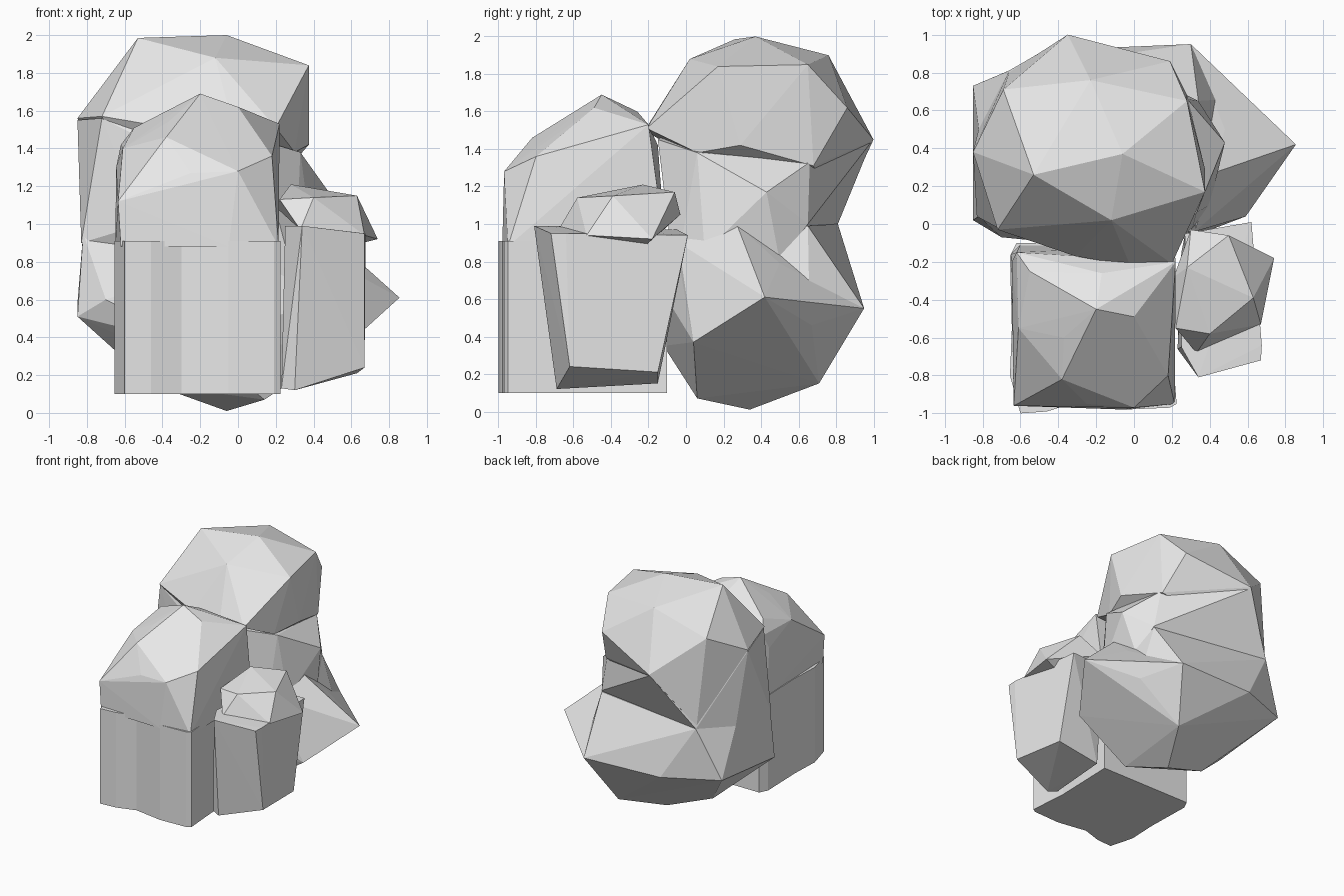
import bpy, bmesh

stone = bpy.data.materials.new("grey_stone")
stone.diffuse_color = (0.8, 0.8, 0.8, 1)


def finish(name, bm):
    """Turn a bmesh into a flat-shaded stone object."""
    bmesh.ops.recalc_face_normals(bm, faces=bm.faces)
    me = bpy.data.meshes.new(name)
    bm.to_mesh(me)
    bm.free()
    me.materials.append(stone)
    bpy.context.collection.objects.link(bpy.data.objects.new(name, me))


def rock(name, pts):
    """Faceted rock: convex hull around a few corner points."""
    bm = bmesh.new()
    for p in pts:
        bm.verts.new(p)
    bmesh.ops.convex_hull(bm, input=bm.verts)
    loose = [v for v in bm.verts if not v.link_faces]
    bmesh.ops.delete(bm, geom=loose, context='VERTS')
    finish(name, bm)


def prism(name, outline, z0, z1):
    """Vertical column with a flat top and bottom."""
    bm = bmesh.new()
    f = bm.faces.new([bm.verts.new((x, y, z0)) for x, y in outline])
    ext = bmesh.ops.extrude_face_region(bm, geom=[f], use_keep_orig=True)
    for v in ext["geom"]:
        if isinstance(v, bmesh.types.BMVert):
            v.co.z = z1
    finish(name, bm)


# rear stack, top boulder
rock("upper_boulder", [
    (-.06, .37, 2.0), (-.53, .26, 1.985), (-.12, .02, 1.88), (.375, .17, 1.84),
    (.28, .65, 1.85), (-.23, .76, 1.9), (-.69, .71, 1.74), (.19, .86, 1.62),
    (-.35, 1.0, 1.45), (.2, -.21, 1.51), (-.02, -.22, 1.5), (-.31, -.17, 1.5),
    (-.72, -.03, 1.57), (-.85, .38, 1.56), (.375, .29, 1.42), (.28, .68, 1.31),
    (.3, .06, 1.38), (-.6, .1, 1.3), (-.66, .8, 1.02)])

# rear stack, waist
rock("middle_boulder", [
    (-.85, .38, 1.55), (-.72, -.02, 1.56), (-.83, .04, .9), (-.82, .5, .95),
    (-.66, .81, 1.0), (-.35, .99, 1.44), (.28, .66, 1.33), (.48, .43, 1.17),
    (.33, .06, 1.38), (.3, -.06, .7), (.4, .1, .85), (.42, .28, 1.0),
    (.34, .65, 1.0), (.4, .5, .8), (-.5, -.07, 1.0), (.1, -.15, 1.45),
    (-.5, -.08, 1.45)])

# rear stack, bottom boulder with a pointed shoulder
rock("lower_boulder", [
    (-.06, .34, .01), (.14, .06, .07), (-.45, .28, .15), (.14, .71, .15),
    (.59, .04, .37), (.5, .66, .47), (.3, .95, .55), (-.4, .92, .56),
    (-.85, .73, .58), (-.85, .02, .51), (-.7, -.07, .6), (.3, -.07, .55),
    (.34, .65, .99), (-.66, .81, 1.0), (-.82, .5, .95),
    (-.82, .04, .95), (-.2, -.12, .35), (.3, -.04, .95)])
rock("pointed_shoulder", [
    (.855, .42, .61), (.59, .04, .37), (.14, .06, .07), (.14, .71, .15),
    (.5, .67, .46), (.3, .95, .55), (.48, .5, .79), (.42, .27, 1.0),
    (.32, -.04, .9), (.25, -.07, .55), (0, .3, .6)])

# front pillar and its crown
prism("front_pillar", [
    (-.6, -1), (-.46, -.99), (-.3, -.94), (-.05, -.98), (.19, -.97),
    (.225, -.95), (.2, -.62), (.215, -.1), (-.62, -.1), (-.655, -.17),
    (-.645, -.55), (-.655, -.8)], .1, .91)
rock("pillar_crown", [
    (-.2, -.45, 1.69), (0, -.49, 1.62), (.22, -.2, 1.53), (-.38, -.82, 1.46),
    (-.37, -.6, 1.54), (0, -.97, 1.28), (-.25, -.95, 1.27), (.18, -.8, 1.36),
    (-.635, -.96, 1.12), (-.61, -.55, 1.4), (-.55, -.25, 1.51),
    (-.645, -.2, 1.3), (-.62, -.15, 1.42), (-.17, -.26, 1.6), (.2, -.22, 1.3),
    (-.65, -.16, .88), (-.6, -.11, .88), (.21, -.11, .88), (.215, -.95, .88),
    (-.05, -.98, .88), (-.62, -.96, .88)])

# small side block and its cap
rock("side_block", [
    (.25, -.65, .99), (.34, -.81, .99), (.67, -.72, .95), (.675, -.64, .95),
    (.62, .01, .94), (.27, -.05, .97), (.3, -.69, .12), (.23, -.66, .13),
    (.67, -.62, .24), (.63, -.15, .21), (.25, -.15, .15)])
rock("side_cap", [
    (.33, -.68, .97), (.22, -.55, 1.13), (.28, -.23, 1.21), (.5, -.06, 1.17),
    (.63, -.39, 1.15), (.74, -.18, .92), (.67, -.53, .94), (.5, -.24, .86),
    (.4, -.58, 1.14), (.21, -.28, 1.08), (.3, -.03, 1.05)])
